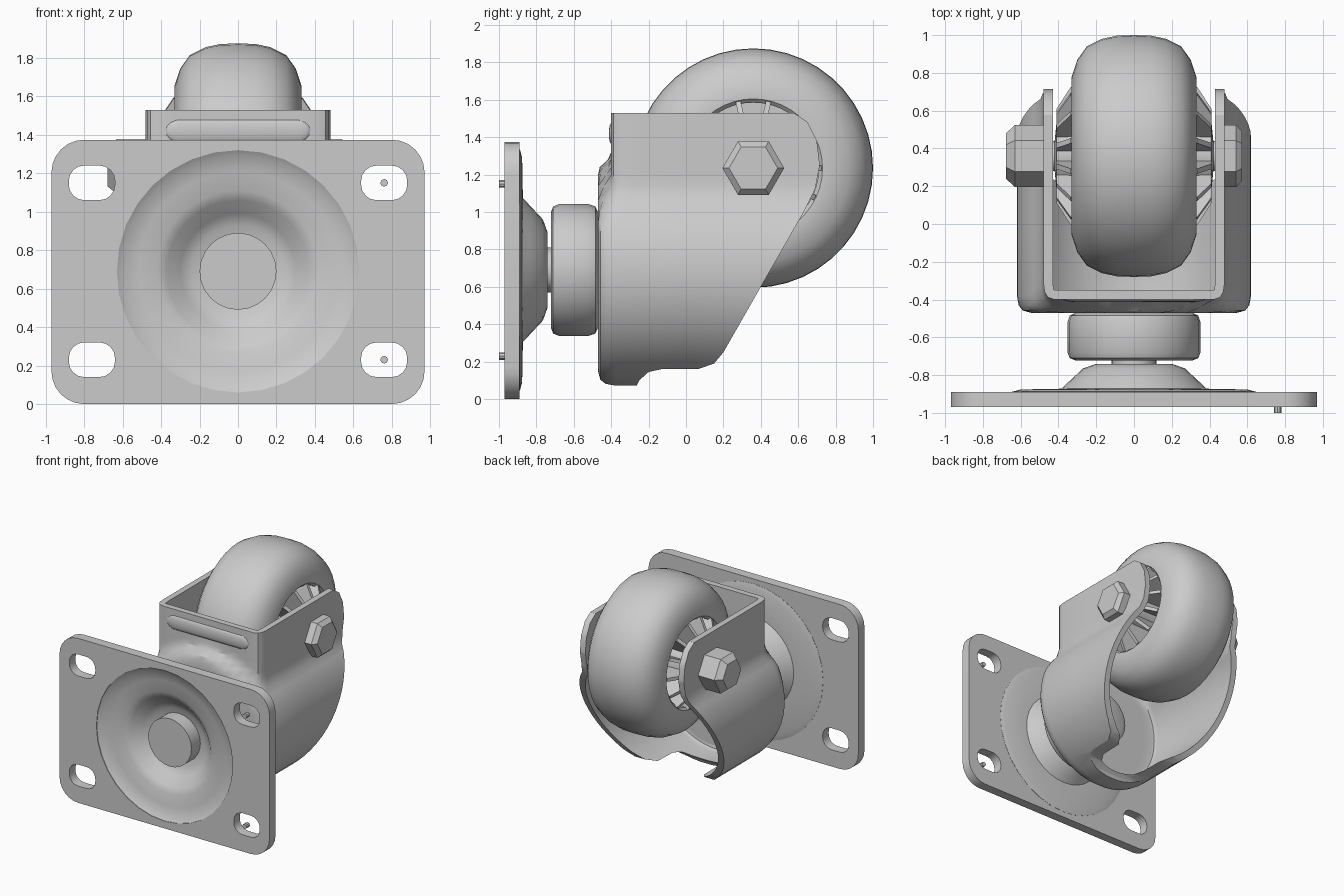
import bpy, bmesh
from math import sin, cos, pi, radians, hypot

if "Cube" in bpy.data.objects:
    bpy.data.objects.remove(bpy.data.objects["Cube"])

CZ = 0.69                      # height of the swivel axis (along y)
WY, WZ = 0.36, 1.235           # wheel centre


def finish(name, bm, angle=35, recalc=True):
    bmesh.ops.remove_doubles(bm, verts=bm.verts, dist=1e-5)
    if recalc:
        bmesh.ops.recalc_face_normals(bm, faces=bm.faces)
    me = bpy.data.meshes.new(name)
    bm.to_mesh(me)
    bm.free()
    ob = bpy.data.objects.new(name, me)
    bpy.context.collection.objects.link(ob)
    if angle:
        smooth(ob, angle)
    return ob


def activate(ob):
    bpy.ops.object.select_all(action='DESELECT')
    ob.select_set(True)
    bpy.context.view_layer.objects.active = ob


def smooth(ob, angle=35):
    activate(ob)
    bpy.ops.object.shade_smooth_by_angle(angle=radians(angle))


def lathe(name, prof, axis, n=32, closed=False, angle=35, c=(0.0, CZ)):
    """Revolve (radius, position) points round an axis parallel to x or y."""
    bm = bmesh.new()
    rings = []
    for r, a in prof:
        ring = []
        for i in range(n):
            u, v = r * cos(2 * pi * i / n), r * sin(2 * pi * i / n)
            ring.append(bm.verts.new((a, c[0] + u, c[1] + v) if axis == 'X'
                                     else (c[0] + u, a, c[1] + v)))
        rings.append(ring)
    for k in range(len(rings) if closed else len(rings) - 1):
        p, q = rings[k], rings[(k + 1) % len(rings)]
        for i in range(n):
            j = (i + 1) % n
            bm.faces.new((p[i], p[j], q[j], q[i]))
    return finish(name, bm, angle)


def prism(bm, a, b):
    """Close two matching outlines into a solid."""
    va, vb = [bm.verts.new(p) for p in a], [bm.verts.new(p) for p in b]
    bm.faces.new(va)
    bm.faces.new(vb[::-1])
    for i in range(len(va)):
        j = (i + 1) % len(va)
        bm.faces.new((va[i], vb[i], vb[j], va[j]))


def rounded(cx, cz, w, h, r, n=6):
    pts = []
    for q, (sx, sz) in enumerate([(1, 1), (-1, 1), (-1, -1), (1, -1)]):
        for k in range(n + 1):
            t = (q + k / n) * pi / 2
            pts.append((cx + sx * (w - r) + r * cos(t), cz + sz * (h - r) + r * sin(t)))
    return pts


# mounting plate with four slots and a round centre opening
SLOTS = [(x, z) for x in (-0.76, 0.76) for z in (0.23, 1.15)]
loops = [rounded(0, 0.687, 0.97, 0.687, 0.17)]
loops += [rounded(x, z, 0.12, 0.09, 0.08, 4) for x, z in SLOTS]
loops.append([(0.63 * cos(i * pi / 16), CZ + 0.63 * sin(i * pi / 16)) for i in range(32)])
cu = bpy.data.curves.new("mounting_plate", 'CURVE')
cu.dimensions, cu.fill_mode, cu.extrude = '2D', 'BOTH', 0.04
for pts in loops:
    sp = cu.splines.new('POLY')
    sp.points.add(len(pts) - 1)
    for p, (x, z) in zip(sp.points, pts):
        p.co = (x, z, 0, 1)
    sp.use_cyclic_u = True
plate = bpy.data.objects.new("mounting_plate", cu)
bpy.context.collection.objects.link(plate)
plate.rotation_euler = (pi / 2, 0, 0)
plate.location.y = -0.93
activate(plate)
bpy.ops.object.convert(target='MESH')
smooth(plate, 30)

# pressed dish in the plate
lathe("plate_dish", [(0.635, -0.968), (0.60, -0.945), (0.52, -0.925), (0.42, -0.915), (0.37, -0.89),
                     (0.30, -0.82), (0.24, -0.785), (0.10, -0.775), (0.10, -0.74), (0.20, -0.74),
                     (0.27, -0.765), (0.34, -0.83), (0.385, -0.872), (0.60, -0.876),
                     (0.645, -0.888)], 'Y', closed=True)

# rivet through the swivel, and the bearing race
lathe("king_pin", [(0, -0.90), (0.20, -0.90), (0.20, -0.78), (0.12, -0.77), (0.12, -0.40),
                   (0.22, -0.40), (0.22, -0.37), (0.18, -0.35), (0, -0.35)], 'Y', 24)
lathe("bearing_race", [(0, -0.722), (0.31, -0.722), (0.34, -0.71), (0.352, -0.68), (0.352, -0.52),
                       (0.34, -0.485), (0.31, -0.47), (0, -0.46)], 'Y', 28)

# small pins in the right-hand slots
for z in (0.23, 1.15):
    lathe("slot_pin", [(0, -1.0), (0.02, -1.0), (0.02, -0.955), (0, -0.955)], 'Y', 8, c=(0.76, z))


# fork shell: U-shaped rows stacked in z, round drum below and straight legs above
def ease(t):
    t = min(max(t, 0), 1)
    return t * t * (3 - 2 * t)


def setback(x, z):
    return 0.07 * ease((hypot(x, z - CZ) - 0.53) / 0.09) * ease((z - 0.95) / 0.15)


contour = [(0.48, z) for z in (1.53, 1.40, 1.32, 1.28, 1.24, 1.20, 1.14)]
contour += [(0.62 * cos(radians(a)), CZ + 0.62 * sin(radians(a)))
            for a in [37 - 6.1 * i for i in range(21)]]
RINGS = [(0.8, 1), (0.4, 1), (0, 1), (-0.38, 1), (-0.43, 0.985), (-0.458, 0.95), (-0.47, 0.88)]
bm = bmesh.new()
rows = []
for x, z in contour:
    half = []
    for y, s in RINGS:
        zz = CZ + (z - CZ) * s if z < CZ else z
        half.append((x * s, y + (setback(x * s, zz) if y < -0.1 else 0), zz))
    xi, _, zi = half[-1]
    mid = [(xi * u / 6, -0.47 + setback(xi * u / 6, zi), zi) for u in range(5, -6, -1)]
    row = half + mid + [(-a, b, c) for a, b, c in half[::-1]]
    rows.append([bm.verts.new(p) for p in row])
n = len(rows[0])
for p, q in zip(rows, rows[1:]):
    for j in range(n - 1):
        bm.faces.new((p[j], p[j + 1], q[j + 1], q[j]))
last = rows[-1]
for j in range(n // 2):
    bm.faces.new(list(dict.fromkeys((last[j], last[j + 1], last[n - 2 - j], last[n - 1 - j]))))
bmesh.ops.recalc_face_normals(bm, faces=bm.faces)
front = min(bm.faces, key=lambda f: f.calc_center_median().y)
if front.normal.y > 0:
    bmesh.ops.reverse_faces(bm, faces=bm.faces)
fork = finish("fork", bm, None, recalc=False)
sol = fork.modifiers.new("thickness", 'SOLIDIFY')
sol.thickness, sol.offset = 0.05, -1

# trim the fork to its side outline
side = [(-0.7, 1.7), (0.55, 1.7), (0.57, 1.535), (0.65, 1.48), (0.70, 1.38), (0.715, 1.25),
        (0.69, 1.12), (0.63, 1.0), (0.40, 0.60), (0.20, 0.25), (0.15, 0.19), (0.07, 0.162),
        (-0.13, 0.16), (-0.20, 0.145), (-0.25, 0.10), (-0.27, 0.06), (-0.27, -0.1), (-0.7, -0.1)]
bm = bmesh.new()
prism(bm, [(-1, y, z) for y, z in side], [(1, y, z) for y, z in side])
cutter = finish("fork_trim", bm, None)
cutter.hide_render = True
bo = fork.modifiers.new("trim", 'BOOLEAN')
bo.operation, bo.object, bo.solver = 'INTERSECT', cutter, 'EXACT'
activate(fork)
for m in ("thickness", "trim"):
    bpy.ops.object.modifier_apply(modifier=m)
bpy.data.objects.remove(cutter)
smooth(fork, 32)

# stiffening bead across the front of the fork
bm = bmesh.new()
bmesh.ops.create_uvsphere(bm, u_segments=16, v_segments=8, radius=1)
for v in bm.verts:
    shift = 0.30 if v.co.x > 0 else -0.30
    v.co = (v.co.x * 0.08 + shift, -0.395 + v.co.y * 0.018, 1.42 + v.co.z * 0.06)
finish("fork_bead", bm)

# tyre
tyre = [(0.64, 0.0), (0.637, 0.09), (0.62, 0.17), (0.58, 0.25), (0.51, 0.30), (0.42, 0.33),
        (0.37, 0.33), (0.35, 0.31), (0.35, 0.18)]
lathe("tyre", [(r, -x) for r, x in tyre[:0:-1]] + tyre, 'X', 44, True, c=(WY, WZ))

# wheel hub with web and radial ribs on both sides
hub = [(0.36, 0.18), (0.19, 0.18), (0.18, 0.41), (0.08, 0.42)]
lathe("wheel_hub", hub + [(r, -x) for r, x in hub[::-1]], 'X', 24, True, c=(WY, WZ))
rib = [(0.36, 0.17), (0.365, 0.335), (0.25, 0.41), (0.17, 0.41), (0.17, 0.17)]
bm = bmesh.new()
for s in (-1, 1):
    for i in range(14):
        ca, sa = cos(2 * pi * i / 14), sin(2 * pi * i / 14)
        prism(bm, *[[(s * x, WY + r * ca - t * sa, WZ + r * sa + t * ca) for r, x in rib]
                    for t in (-0.014, 0.014)])
finish("hub_ribs", bm, None)

# axle with hex head and hex nut
lathe("axle", [(0, -0.5), (0.08, -0.5), (0.08, 0.5), (0, 0.5)], 'X', 16, c=(WY, WZ))
lathe("axle_nut", [(0, 0.46), (0.165, 0.46), (0.165, 0.54), (0.13, 0.573), (0, 0.573)],
      'X', 6, angle=None, c=(WY, WZ))
lathe("axle_bolt_head", [(0, -0.46), (0.165, -0.46), (0.165, -0.63), (0.12, -0.678), (0, -0.678)],
      'X', 6, angle=None, c=(WY, WZ))
